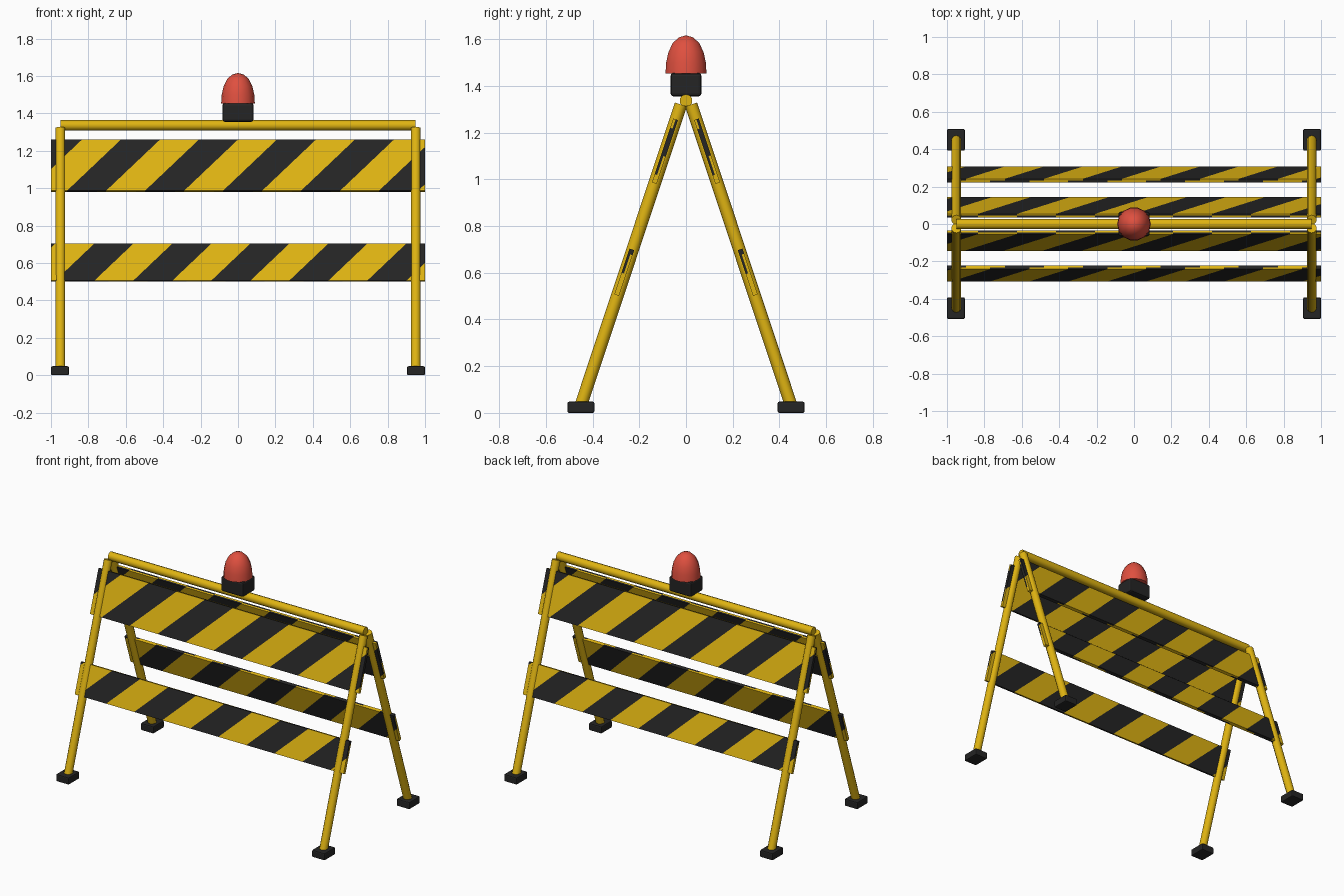
import bpy, bmesh, math
from mathutils import Matrix, Vector

if "Cube" in bpy.data.objects:
    bpy.data.objects.remove(bpy.data.objects["Cube"])


def material(name, rgb):
    m = bpy.data.materials.new(name)
    m.diffuse_color = (*rgb, 1)
    m.use_nodes = True
    m.node_tree.nodes["Principled BSDF"].inputs["Base Color"].default_value = m.diffuse_color
    return m


YELLOW = material("safety yellow", (0.74, 0.455, 0.006))
BLACK = material("black", (0.018, 0.018, 0.018))
RED = material("lamp red", (0.74, 0.08, 0.05))


def finish(name, bm, mats, smooth=False):
    bmesh.ops.recalc_face_normals(bm, faces=bm.faces)
    me = bpy.data.meshes.new(name)
    bm.to_mesh(me)
    bm.free()
    for m in mats:
        me.materials.append(m)
    ob = bpy.data.objects.new(name, me)
    bpy.context.collection.objects.link(ob)
    if smooth:
        bpy.ops.object.select_all(action='DESELECT')
        ob.select_set(True)
        bpy.context.view_layer.objects.active = ob
        bpy.ops.object.shade_smooth_by_angle(angle=math.radians(50))
    return ob


def tube(name, a, b, r, mat, sides=10):
    a, b = Vector(a), Vector(b)
    d = b - a
    bm = bmesh.new()
    M = Matrix.Translation((a + b) / 2) @ d.to_track_quat('Z', 'Y').to_matrix().to_4x4()
    bmesh.ops.create_cone(bm, cap_ends=True, segments=sides, radius1=r, radius2=r,
                          depth=d.length, matrix=M)
    return finish(name, bm, [mat], True)


def block(name, loc, size, mat, bevel):
    bm = bmesh.new()
    bmesh.ops.create_cube(bm, size=1, matrix=Matrix.Translation(loc) @ Matrix.Diagonal((*size, 1)))
    bmesh.ops.bevel(bm, geom=bm.edges[:], offset=bevel, segments=2, profile=0.5, affect='EDGES')
    return finish(name, bm, [mat])


PERIOD, WIDTH, THICK = 0.417, 0.209, 0.021


def striped_panel(name, height, start, M):
    # outer half slab, cut along the diagonal stripe edges
    bm = bmesh.new()
    bmesh.ops.create_cube(bm, size=1, matrix=Matrix.Translation((0, -THICK / 4, 0))
                          @ Matrix.Diagonal((2, THICK / 2, height, 1)))
    for k in range(-2, 7):
        for off in (0, WIDTH):
            c = start + k * PERIOD + off
            bmesh.ops.bisect_plane(bm, geom=bm.verts[:] + bm.edges[:] + bm.faces[:],
                                   plane_co=(c, 0, 0), plane_no=(1, 0, -1))
    for f in bm.faces:
        p = f.calc_center_median()
        f.material_index = 1 if (p.x - p.z - start) % PERIOD < WIDTH else 0
    inner = [f for f in bm.faces if f.calc_center_median().y > -1e-5]
    bmesh.ops.delete(bm, geom=inner, context='FACES')
    # inner half, turned around so its stripes slant the same way when seen from inside
    dup = bmesh.ops.duplicate(bm, geom=bm.verts[:] + bm.edges[:] + bm.faces[:])
    verts = [g for g in dup["geom"] if isinstance(g, bmesh.types.BMVert)]
    bmesh.ops.rotate(bm, verts=verts, cent=(0, 0, 0), matrix=Matrix.Rotation(math.pi, 3, 'Z'))
    bm.transform(M)
    return finish(name, bm, [YELLOW, BLACK])


# legs and feet
for sy, fb in ((-1, "front"), (1, "back")):
    for sx, lr in ((-1, "left"), (1, "right")):
        tube(f"{fb}_{lr}_leg", (sx * 0.95, sy * 0.454, 0.02), (sx * 0.95, sy * 0.022, 1.32),
             0.027, YELLOW)
        block(f"{fb}_{lr}_foot", (sx * 0.952, sy * 0.45, 0.024), (0.096, 0.115, 0.048),
              BLACK, 0.007)

# striped panels, the back pair being the front pair turned half way round
tilt = Matrix.Rotation(-math.atan(0.333), 4, 'X')
for turn, fb in ((0, "front"), (math.pi, "back")):
    R = Matrix.Rotation(turn, 4, 'Z')
    striped_panel(f"{fb}_upper_panel", 0.288, -0.77,
                  R @ Matrix.Translation((0, -0.09, 1.12)) @ tilt)
    striped_panel(f"{fb}_lower_panel", 0.206, -0.872,
                  R @ Matrix.Translation((0, -0.264, 0.602)) @ tilt)

# top bar
tube("top_bar", (-0.95, 0, 1.336), (0.95, 0, 1.336), 0.028, YELLOW)

# warning lamp
block("lamp_base", (0, 0, 1.405), (0.166, 0.132, 0.1), BLACK, 0.012)
profile = [(0.09, 1.453), (0.087, 1.5), (0.077, 1.545), (0.058, 1.583), (0.032, 1.607), (0, 1.616)]
bm = bmesh.new()
vs = [bm.verts.new((r, 0, z)) for r, z in [(0, 1.453)] + profile]
es = [bm.edges.new(p) for p in zip(vs, vs[1:])]
bmesh.ops.spin(bm, geom=vs + es, cent=(0, 0, 0), axis=(0, 0, 1), angle=2 * math.pi, steps=14)
bmesh.ops.remove_doubles(bm, verts=bm.verts[:], dist=1e-4)
finish("lamp_dome", bm, [RED], True)
